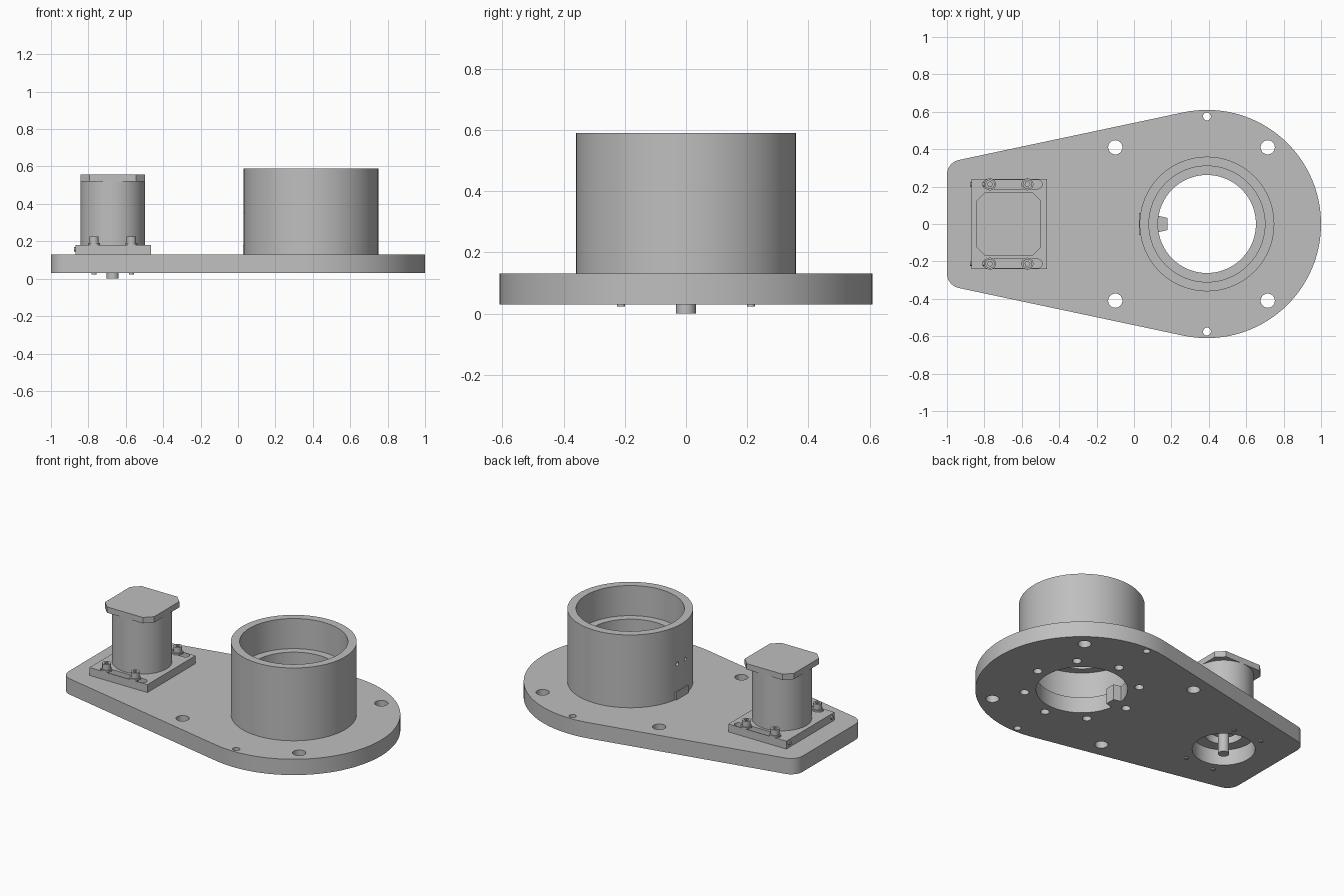
import bpy, bmesh, math
from mathutils import Matrix

old = bpy.data.objects.get("Cube")
if old:
    bpy.data.objects.remove(old, do_unlink=True)

grey = bpy.data.materials.new("machined_grey")
grey.use_nodes = True
COLOR = (0.52, 0.52, 0.52, 1)
grey.diffuse_color = COLOR
grey.node_tree.nodes["Principled BSDF"].inputs["Base Color"].default_value = COLOR

HX = 0.39     # housing axis
MX = -0.67    # motor axis


def finish(name, bm):
    bmesh.ops.recalc_face_normals(bm, faces=bm.faces[:])
    mesh = bpy.data.meshes.new(name)
    bm.to_mesh(mesh)
    bm.free()
    mesh.materials.append(grey)
    obj = bpy.data.objects.new(name, mesh)
    bpy.context.collection.objects.link(obj)
    return obj


def prism(name, outline, z0, z1):
    bm = bmesh.new()
    face = bm.faces.new([bm.verts.new((x, y, z0)) for x, y in outline])
    top = bmesh.ops.extrude_face_region(bm, geom=[face])["geom"]
    verts = [v for v in top if isinstance(v, bmesh.types.BMVert)]
    bmesh.ops.translate(bm, verts=verts, vec=(0, 0, z1 - z0))
    return finish(name, bm)


def arc(cx, cy, r, a0, a1, n):
    angles = [math.radians(a0 + (a1 - a0) * i / n) for i in range(n + 1)]
    return [(cx + r * math.cos(a), cy + r * math.sin(a)) for a in angles]


def cyl(name, x, y, r, z0, z1, n=32):
    return prism(name, arc(x, y, r, 0, 360, n)[:-1], z0, z1)


def rod_x(name, x0, x1, y, z, r, n=20):
    bm = bmesh.new()
    place = Matrix.Translation(((x0 + x1) / 2, y, z)) @ Matrix.Rotation(math.pi / 2, 4, 'Y')
    bmesh.ops.create_cone(bm, cap_ends=True, segments=n, radius1=r, radius2=r,
                          depth=x1 - x0, matrix=place)
    return finish(name, bm)


def rect(x0, x1, hy):
    return [(x0, -hy), (x1, -hy), (x1, hy), (x0, hy)]


def lathe(name, x, profile, n=96):
    bm = bmesh.new()
    rings = []
    for i in range(n):
        a = 2 * math.pi * i / n
        rings.append([bm.verts.new((x + r * math.cos(a), r * math.sin(a), z)) for r, z in profile])
    for i in range(n):
        a, b = rings[i], rings[(i + 1) % n]
        for j in range(len(profile)):
            k = (j + 1) % len(profile)
            bm.faces.new((a[j], b[j], b[k], a[k]))
    return finish(name, bm)


def cut(obj, cutters):
    for c in cutters:
        c.hide_render = True
        mod = obj.modifiers.new("cut", 'BOOLEAN')
        mod.operation = 'DIFFERENCE'
        mod.solver = 'EXACT'
        mod.object = c
    bpy.context.view_layer.update()
    deps = bpy.context.evaluated_depsgraph_get()
    mesh = bpy.data.meshes.new_from_object(obj.evaluated_get(deps))
    obj.modifiers.clear()
    obj.data = mesh
    for c in cutters:
        bpy.data.objects.remove(c, do_unlink=True)
    mesh.materials.clear()
    mesh.materials.append(grey)


# Teardrop base plate with its bores and bolt holes
outline = (arc(HX, 0, 0.61, -102, 102, 72) + arc(-0.92, 0.264, 0.08, 102, 180, 10)
           + arc(-0.92, -0.264, 0.08, 180, 258, 10))
plate = prism("base_plate", outline, 0.03, 0.13)
holes = [cyl("cutter", HX, 0, 0.262, -0.1, 0.3, 96), cyl("cutter", MX, 0, 0.18, -0.1, 0.3, 64)]
for s in (-1, 1):
    holes += [cyl("cutter", x, s * y, r, -0.1, 0.3) for x, y, r in
              ((-0.1, 0.41, 0.038), (0.715, 0.41, 0.038), (HX, 0.575, 0.021))]
for i in range(8):
    a = i * math.pi / 4
    holes.append(cyl("cutter", HX + 0.33 * math.cos(a), 0.33 * math.sin(a), 0.026, -0.1, 0.11, 24))
cut(plate, holes)

# Locating key inside the main bore
prism("bore_key", [(0.125, -0.045), (0.18, -0.032), (0.18, 0.032), (0.125, 0.045)], 0.03, 0.13)

# Bearing housing with an inner lip and two small side holes
housing = lathe("bearing_housing", HX, [
    (0.31, 0.13), (0.36, 0.13), (0.36, 0.59), (0.31, 0.59),
    (0.31, 0.40), (0.262, 0.40), (0.262, 0.32), (0.31, 0.32)])
cut(housing, [rod_x("cutter", -0.05, 0.15, s * 0.04, 0.35, 0.012) for s in (-1, 1)])
prism("housing_pad", rect(0.026, 0.05, 0.06), 0.13, 0.18)

# Slotted motor mount
mount = prism("motor_mount", rect(-0.87, -0.465, 0.24), 0.13, 0.18)
cutters = [cyl("cutter", MX, 0, 0.11, 0.1, 0.3, 48)]
for s in (-1, 1):
    slot = arc(-0.515, s * 0.212, 0.024, -90, 90, 12) + arc(-0.785, s * 0.212, 0.024, 90, 270, 12)
    cutters.append(prism("cutter", slot, 0.1, 0.3))
    cutters += [cyl("cutter", MX + t * 0.1, s * 0.1, 0.017, 0.1, 0.3, 20) for t in (-1, 1)]
cut(mount, cutters)

# Clamp screws, washers and end adjusters
for s, side in ((-1, "front"), (1, "back")):
    y = s * 0.212
    for x, end in ((-0.77, "outer"), (-0.57, "inner")):
        tag = side + "_" + end
        cyl("washer_" + tag, x, y, 0.032, 0.18, 0.19)
        head = cyl("screw_head_" + tag, x, y, 0.025, 0.19, 0.225)
        cut(head, [cyl("cutter", x, y, 0.013, 0.205, 0.3, 6)])
        cyl("screw_shank_" + tag, x, y, 0.013, 0.023, 0.2, 20)
    rod_x("adjuster_" + side, -0.878, -0.79, y, 0.158, 0.012)

# Motor body, chamfered cap, pilot and shaft
cyl("motor_body", MX, 0, 0.172, 0.18, 0.52, 64)
c, h = 0.125, 0.172
cap = [(c, -h), (h, -c), (h, c), (c, h), (-c, h), (-h, c), (-h, -c), (-c, -h)]
prism("motor_cap", [(MX + x, y) for x, y in cap], 0.52, 0.557)
cyl("motor_pilot", MX, 0, 0.075, 0.15, 0.185, 48)
cyl("motor_shaft", MX, 0, 0.032, 0.0, 0.16, 32)

# Smooth the round walls, keep machined edges sharp
bpy.ops.object.select_all(action='DESELECT')
for obj in bpy.context.scene.objects:
    if obj.type == 'MESH' and grey.name in obj.data.materials:
        obj.select_set(True)
        bpy.context.view_layer.objects.active = obj
bpy.ops.object.shade_smooth_by_angle(angle=math.radians(30))
